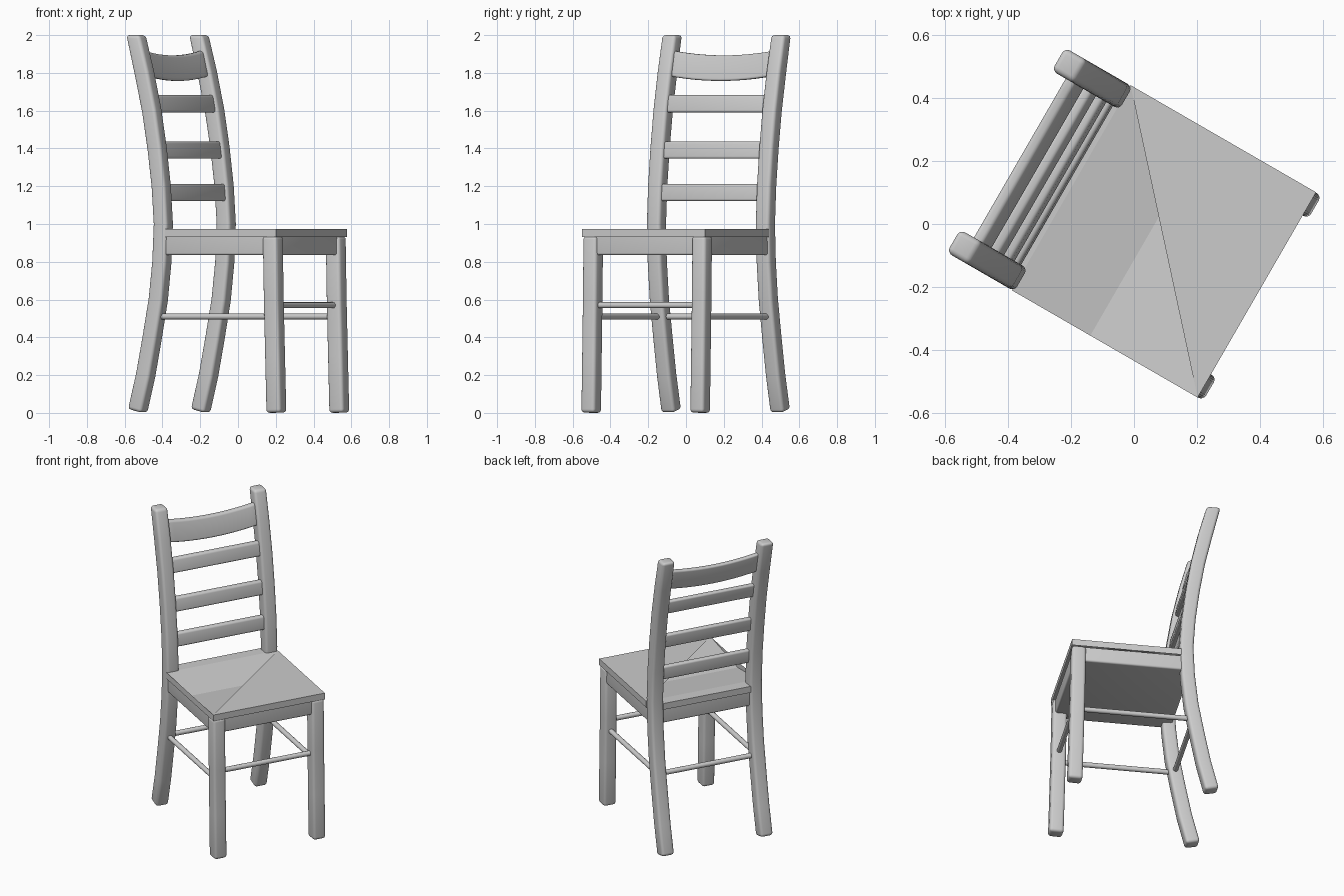
import bpy, bmesh, math

if "Cube" in bpy.data.objects:
    bpy.data.objects.remove(bpy.data.objects["Cube"])

TURN = math.radians(-30)  # chair is turned about z; local +x is forward


def make(name, verts, faces, bevel=0.0, mirror=False):
    me = bpy.data.meshes.new(name)
    me.from_pydata(verts, [], faces)
    bm = bmesh.new()
    bm.from_mesh(me)
    bmesh.ops.recalc_face_normals(bm, faces=bm.faces)
    for f in bm.faces:
        f.smooth = bevel > 0
    bm.to_mesh(me)
    bm.free()
    ob = bpy.data.objects.new(name, me)
    bpy.context.collection.objects.link(ob)
    ob.rotation_euler.z = TURN
    if bevel:
        b = ob.modifiers.new("round", 'BEVEL')
        b.width, b.segments, b.limit_method = bevel, 4, 'ANGLE'
        b.harden_normals = False
    if mirror:
        m = ob.modifiers.new("mirror", 'MIRROR')
        m.use_axis = (False, True, False)
    return ob


def loft(name, rings, **kw):
    n = len(rings[0])
    verts = [p for r in rings for p in r]
    faces = [(i * n + j, i * n + (j + 1) % n, (i + 1) * n + (j + 1) % n, (i + 1) * n + j)
             for i in range(len(rings) - 1) for j in range(n)]
    faces += [tuple(range(n)), tuple(range(len(verts) - n, len(verts)))]
    return make(name, verts, faces, **kw)


def leg(name, path, half=0.042, y=0.333):
    # square section following a path of (x, z)
    rings = []
    for i, (x, z) in enumerate(path):
        a, b = path[max(i - 1, 0)], path[min(i + 1, len(path) - 1)]
        lean = (b[0] - a[0]) / (b[1] - a[1])
        tilt = 0 if z > 1.9 else lean * half
        rings.append([(x + sx * half, y + sy * 0.042, z - sx * tilt + (abs(tilt) if z == 0 else 0))
                      for sx, sy in ((-1, -1), (1, -1), (1, 1), (-1, 1))])
    return loft(name, rings, bevel=0.018, mirror=True)


def rod(name, a, b, r=0.016, mirror=False):
    # round bar lying along x or y
    along_x = a[0] != b[0]
    rings = []
    for p in (a, b):
        ring = []
        for k in range(12):
            c, s = r * math.cos(k * math.pi / 6), r * math.sin(k * math.pi / 6)
            ring.append((p[0], p[1] + c, p[2] + s) if along_x else (p[0] + c, p[1], p[2] + s))
        rings.append(ring)
    ob = loft(name, rings, mirror=mirror)
    for f in ob.data.polygons:
        f.use_smooth = len(f.vertices) == 4


# legs
POST = [(-0.421, 0), (-0.372, 0.2), (-0.332, 0.4), (-0.295, 0.6), (-0.273, 0.8), (-0.264, 1.0),
        (-0.277, 1.2), (-0.302, 1.4), (-0.335, 1.6), (-0.38, 1.8), (-0.431, 2.0)]
leg("back_post", POST)
leg("front_leg", [(0.427, 0), (0.419, 0.3), (0.411, 0.6), (0.405, 0.935)], half=0.044)


def tray(name, x0, x1, y, z0, z1):
    # box without a top
    verts = [(a, b, z) for z in (z0, z1) for a, b in ((x0, -y), (x1, -y), (x1, y), (x0, y))]
    faces = [(i, (i + 1) % 4, (i + 1) % 4 + 4, i + 4) for i in range(4)] + [(0, 1, 2, 3)]
    return make(name, verts, faces, bevel=0.012)


# closed frame under the seat
tray("apron", -0.292, 0.435, 0.365, 0.835, 0.93)

# seat: slab edge with a tab between the posts, one flat top triangle
# and the sunken pan showing beside it
B, F, S, D, T, N = -0.23, 0.45, 0.376, 0.057, -0.305, 0.295
outline = [(F, -S), (F, S), (B, S), (B, N), (T, N), (T, -N), (B, -N), (B, -S)]
n = len(outline)
verts = [(x, y, z) for z in (0.932, 0.974) for x, y in outline]
verts += [(D, -S, 0.932), (D, S, 0.932)]
faces = [(i, (i + 1) % n, (i + 1) % n + n, i + n) for i in range(n)]
faces += [(8, 9, 10), (15, 14, 11, 10, 17, 16), (14, 13, 12, 11), (16, 17, 9, 8)]
make("seat", verts, faces)

# stretchers
rod("side_stretcher", (-0.31, 0.333, 0.51), (0.41, 0.333, 0.51), mirror=True)
rod("back_stretcher", (-0.31, -0.31, 0.51), (-0.31, 0.31, 0.51))
rod("front_stretcher", (0.412, -0.31, 0.57), (0.412, 0.31, 0.57))


def slat(name, x, z, h, lean, sag=0.0, t=0.019):
    # back slat across y, leaning with the posts, optionally sagging in the middle
    n = 12 if sag else 1
    rings = []
    for i in range(n + 1):
        y = -0.31 + 0.62 * i / n
        dz = -sag * (1 - (y / 0.31) ** 2)
        rings.append([(x + sx * t - sz * h / 2 * lean, y, z + dz + sz * h / 2)
                      for sx, sz in ((-1, -1), (1, -1), (1, 1), (-1, 1))])
    loft(name, rings, bevel=0.013)


# ladder back
slat("lower_slat", -0.267, 1.167, 0.092, 0.08)
slat("middle_slat", -0.293, 1.392, 0.092, 0.14)
slat("upper_slat", -0.333, 1.637, 0.092, 0.19)
slat("top_rail", -0.386, 1.85, 0.135, 0.24, sag=0.025)
